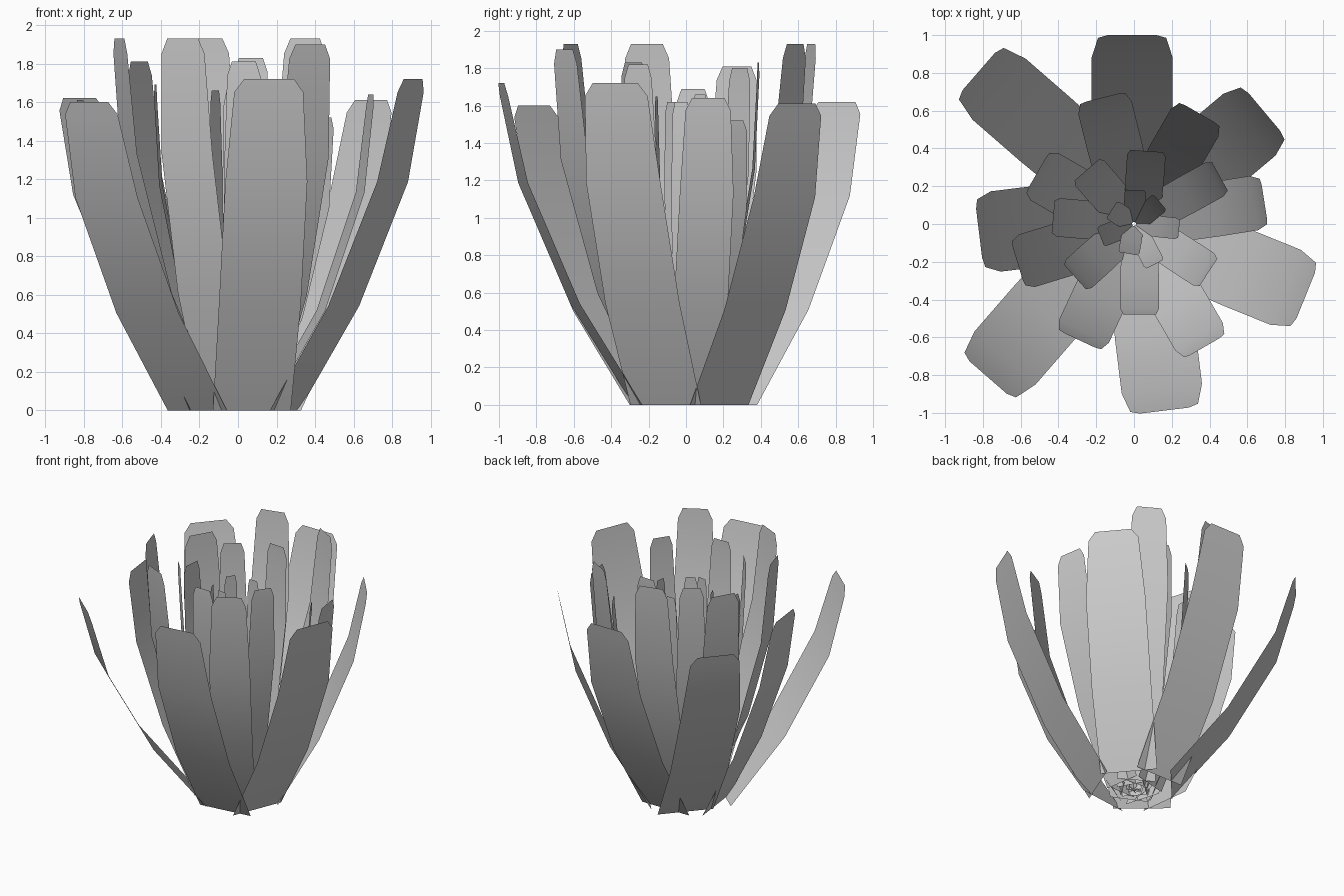
import bpy
from math import cos, sin, radians
from mathutils import Vector

cube = bpy.data.objects.get("Cube")
if cube:
    bpy.data.objects.remove(cube)

# One plain grey for every petal
grey = bpy.data.materials.new("petal_grey")
grey.use_nodes = True
colour = (0.6, 0.6, 0.6, 1)
grey.diffuse_color = colour
grey.node_tree.nodes["Principled BSDF"].inputs["Base Color"].default_value = colour

# Rows along a petal: share of its height and share of its width
ROW_HEIGHTS = (0, 0.315, 0.69, 0.96, 1)
ROW_WIDTHS = (0.97, 1.02, 1.02, 0.86, 0.62)

# Each ring: base radius, width, bend (share of the spread at each row), and its
# petals as (facing in degrees, tip radius, tip height, optional sideways shift)
RINGS = {
    "outer_petal": (0.265, 0.42, (0, 0.46, 0.84, 0.98, 1), (
        (90, 1, 1.7, 0.01), (139, 1.15, 1.62, -0.07), (187, 0.82, 1.61, -0.05),
        (229, 1.12, 1.6, -0.05), (277, 1, 1.72, 0.04), (338, 0.985, 1.72, -0.01),
        (40, 0.91, 1.61, 0.01))),
    "middle_petal": (0.14, 0.285, (0, 0.53, 0.9, 0.99, 1), (
        (9, 0.7, 1.64, 0.01), (60, 0.68, 1.93, -0.01), (104, 0.69, 1.93),
        (150, 0.58, 1.81, 0.02), (197, 0.65, 1.93, 0.02), (245, 0.68, 1.93),
        (300, 0.75, 1.9))),
    "inner_petal": (0.08, 0.2, (0, 0.56, 0.92, 1, 1), (
        (29, 0.52, 1.52), (86, 0.39, 1.83, -0.04), (131, 0.38, 1.8), (175, 0.43, 1.69),
        (222, 0.42, 1.83), (270, 0.48, 1.81, 0.03), (327, 0.47, 1.82))),
    "heart_petal": (0.01, 0.11, (0, 0.56, 0.92, 1, 1), (
        (354, 0.24, 1.62), (40, 0.18, 1.6), (88, 0.18, 1.62), (147, 0.14, 1.66),
        (201, 0.19, 1.62), (260, 0.16, 1.65), (297, 0.24, 1.6))),
}


def add_petal(name, base_radius, width, bend, facing, tip_radius, height, shift=0):
    """Thin strip that leans outward, straightens and ends in cut corners."""
    angle = radians(facing)
    outward = Vector((cos(angle), sin(angle), 0))
    across = Vector((-sin(angle), cos(angle), 0))
    points = []
    for up, wide, spread in zip(ROW_HEIGHTS, ROW_WIDTHS, bend):
        radius = base_radius + (tip_radius - base_radius) * spread
        middle = outward * radius + across * shift + Vector((0, 0, height * up))
        half = across * width * wide / 2
        points += [middle - half, middle + half]
    faces = [(i, i + 1, i + 3, i + 2) for i in range(0, len(points) - 2, 2)]
    mesh = bpy.data.meshes.new(name)
    mesh.from_pydata(points, [], faces)
    mesh.materials.append(grey)
    petal = bpy.data.objects.new(name, mesh)
    bpy.context.collection.objects.link(petal)
    petal.select_set(True)
    bpy.context.view_layer.objects.active = petal


# Four rings of petals, from the wide outer ones to the narrow heart
bpy.ops.object.select_all(action="DESELECT")
for ring_name, (base_radius, width, bend, petals) in RINGS.items():
    for number, petal in enumerate(petals, 1):
        add_petal(f"{ring_name}_{number}", base_radius, width, bend, *petal)

# Gentle bends are shaded smooth
bpy.ops.object.shade_smooth_by_angle(angle=radians(30))
